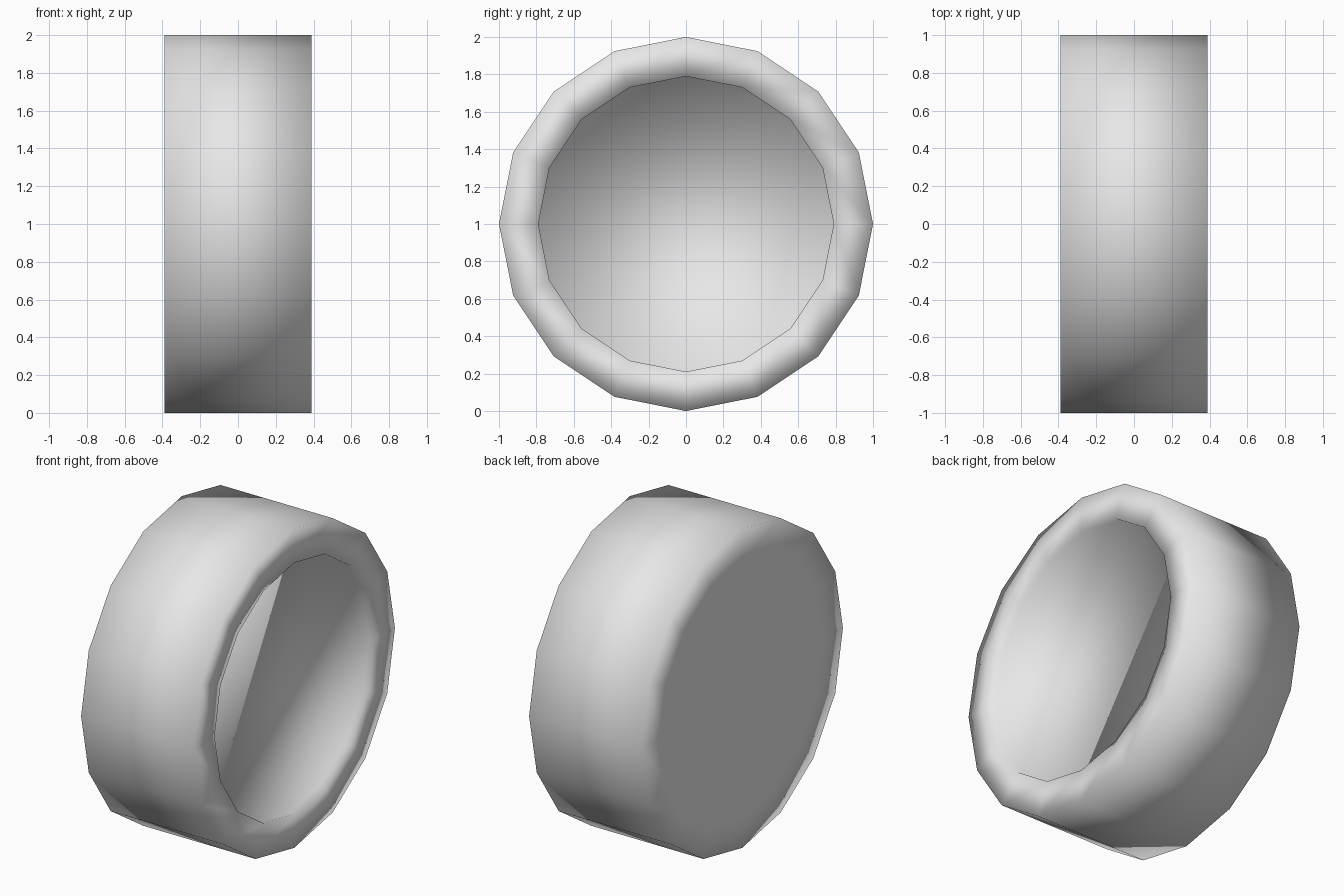
import bpy, bmesh, math

SIDES = 16
HALF_WIDTH = 0.39
OUTER_R, INNER_R = 1.0, 0.79
FLOOR_X = 0.36

cube = bpy.data.objects.get("Cube")
if cube:
    bpy.data.objects.remove(cube, do_unlink=True)

# Plain light grey
grey = bpy.data.materials.new("light_grey")
grey.use_nodes = True
colour = (0.8, 0.8, 0.8, 1)
grey.diffuse_color = colour
grey.node_tree.nodes["Principled BSDF"].inputs["Base Color"].default_value = colour

bm = bmesh.new()


def ring(x, radius):
    """One loop of vertices around the x axis."""
    angles = [math.tau * i / SIDES for i in range(SIDES)]
    return [bm.verts.new((x, radius * math.cos(a), 1 + radius * math.sin(a)))
            for a in angles]


# Closed side, tread, raised rim and recessed face, from -x to +x
profile = [(-HALF_WIDTH, INNER_R), (-HALF_WIDTH, OUTER_R),
           (HALF_WIDTH, OUTER_R), (HALF_WIDTH, INNER_R), (FLOOR_X, INNER_R)]
rings = [ring(x, r) for x, r in profile]
for a, b in zip(rings, rings[1:]):
    for i in range(SIDES):
        j = (i + 1) % SIDES
        bm.faces.new((a[i], a[j], b[j], b[i]))
bm.faces.new(rings[0])
bm.faces.new(rings[-1])
bmesh.ops.recalc_face_normals(bm, faces=bm.faces)

# The whole wheel is smooth shaded
for face in bm.faces:
    face.smooth = True

mesh = bpy.data.meshes.new("wheel")
bm.to_mesh(mesh)
bm.free()
mesh.materials.append(grey)
wheel = bpy.data.objects.new("wheel", mesh)
bpy.context.collection.objects.link(wheel)
